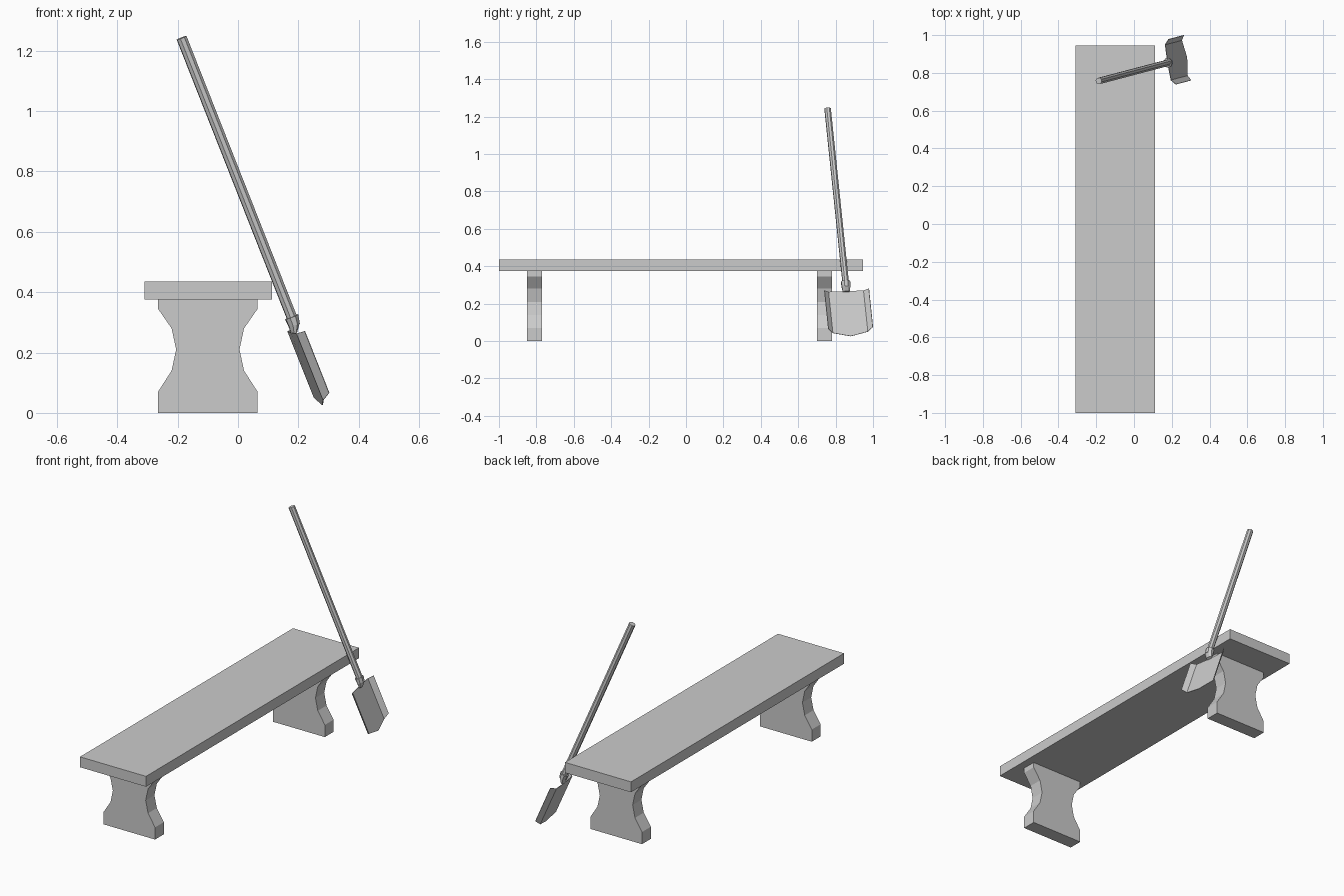
import bpy
import bmesh
import math
from mathutils import Vector, Matrix

if "Cube" in bpy.data.objects:
    bpy.data.objects.remove(bpy.data.objects["Cube"])


def mesh_object(name, verts, faces):
    me = bpy.data.meshes.new(name)
    me.from_pydata([tuple(v) for v in verts], [], faces)
    bm = bmesh.new()
    bm.from_mesh(me)
    bmesh.ops.recalc_face_normals(bm, faces=bm.faces)
    bm.to_mesh(me)
    bm.free()
    ob = bpy.data.objects.new(name, me)
    bpy.context.collection.objects.link(ob)
    return ob


def prism_y(name, outline, y0, y1):
    """Extrude an (x, z) outline from y0 to y1."""
    n = len(outline)
    verts = [(x, y, z) for y in (y0, y1) for x, z in outline]
    faces = [list(range(n)), list(range(n, 2 * n))]
    faces += [[i, (i + 1) % n, n + (i + 1) % n, n + i] for i in range(n)]
    return mesh_object(name, verts, faces)


# Bench seat
prism_y("seat", [(-0.31, 0.375), (0.112, 0.375), (0.112, 0.435), (-0.31, 0.435)], -1.0, 0.945)

# Two waisted legs, mirrored outline about the bench centre line
CX = -0.1
half = [(0.165, 0), (0.165, 0.07), (0.12, 0.14), (0.105, 0.21),
        (0.12, 0.28), (0.165, 0.345), (0.165, 0.375)]
outline = [(CX + w, z) for w, z in half] + [(CX - w, z) for w, z in reversed(half)]
prism_y("front_leg", outline, -0.85, -0.77)
prism_y("back_leg", outline, 0.70, 0.78)

# Spade frame: d runs down the handle, w across the blade, n out of its face
top = Vector((-0.187, 0.757, 1.243))
neck = Vector((0.185, 0.855, 0.30))
d = (neck - top).normalized()
w = Matrix.Rotation(math.radians(6), 3, d) @ Vector((-d.y, d.x, 0)).normalized()
n = d.cross(w)


def at(t, a, b):
    return neck + d * t + w * a + n * b


def tube(name, rings, sides=8):
    """Capped tube; each ring is (distance, half width, half depth, depth offset)."""
    verts, faces = [], []
    for t, rw, rn, off in rings:
        for i in range(sides):
            a = 2 * math.pi * (i + 0.5) / sides
            verts.append(at(t, rw * math.cos(a), off + rn * math.sin(a)))
    for r in range(len(rings) - 1):
        for i in range(sides):
            j = (i + 1) % sides
            faces.append([r * sides + i, r * sides + j, (r + 1) * sides + j, (r + 1) * sides + i])
    last = (len(rings) - 1) * sides
    faces += [list(range(sides)), list(range(last, last + sides))]
    return mesh_object(name, verts, faces)


# Handle and the socket that joins it to the blade
length = (neck - top).length
tube("spade_handle", [(-length, 0.018, 0.018, 0), (0.012, 0.018, 0.018, 0)])
tube("spade_socket", [(-0.02, 0.026, 0.024, 0), (0.008, 0.025, 0.02, -0.002),
                      (0.034, 0.02, 0.01, -0.012)])

# Dished blade: columns of (across, depth, top distance, bottom distance, bottom depth)
cols = [(-0.121, 0.007, 0.029, 0.25, 0.007), (-0.095, -0.017, 0.029, 0.267, -0.016),
        (0, -0.02, 0.029, 0.291, -0.012),
        (0.095, -0.017, 0.029, 0.267, -0.016), (0.121, 0.007, 0.029, 0.25, 0.007)]
verts = []
for a, b, t0, t1, b1 in cols:
    verts += [at(t0, a, b), at(t1, a, b1)]
blade = mesh_object("spade_blade", verts, [[2 * i, 2 * i + 1, 2 * i + 3, 2 * i + 2] for i in range(4)])
solid = blade.modifiers.new("thickness", 'SOLIDIFY')
solid.thickness = 0.003
solid.offset = 0
